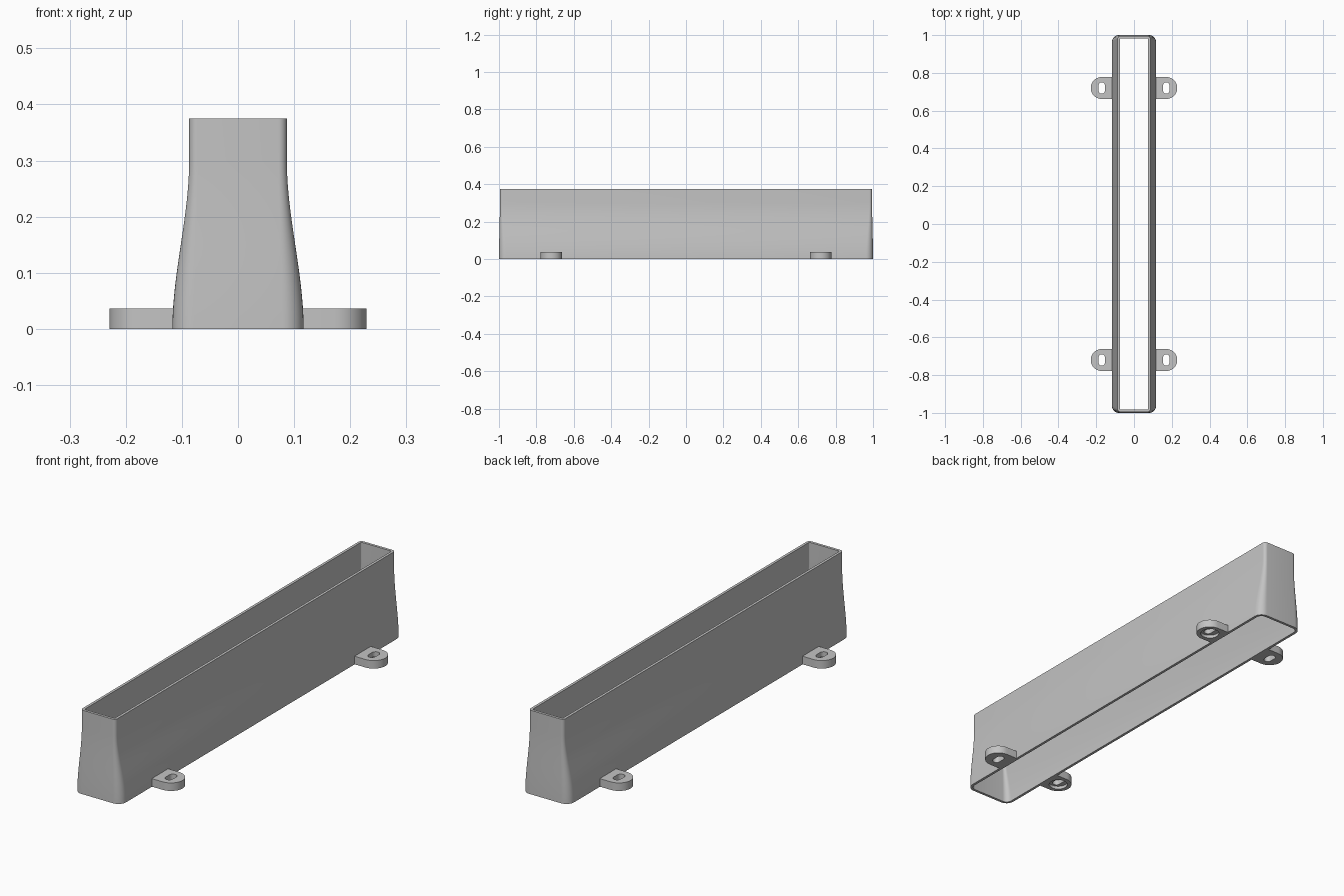
import bpy, bmesh
from math import sin, cos, pi

cube = bpy.data.objects.get("Cube")
if cube:
    bpy.data.objects.remove(cube)

grey = bpy.data.materials.new("plain grey")
grey.use_nodes = True
grey.diffuse_color = (0.55, 0.55, 0.55, 1)
bsdf = grey.node_tree.nodes["Principled BSDF"]
bsdf.inputs["Base Color"].default_value = grey.diffuse_color
bsdf.inputs["Roughness"].default_value = 0.6


def finish(bm, name):
    bmesh.ops.recalc_face_normals(bm, faces=bm.faces)
    mesh = bpy.data.meshes.new(name)
    bm.to_mesh(mesh)
    bm.free()
    mesh.materials.append(grey)
    obj = bpy.data.objects.new(name, mesh)
    bpy.context.collection.objects.link(obj)
    bpy.ops.object.select_all(action="DESELECT")
    obj.select_set(True)
    bpy.context.view_layer.objects.active = obj
    bpy.ops.object.shade_smooth_by_angle(angle=pi / 6)
    return obj


def ring(bm, points, z):
    return [bm.verts.new((x, y, z)) for x, y in points]


def skin(bm, a, b):
    n = len(a)
    for i in range(n):
        j = (i + 1) % n
        bm.faces.new((a[i], a[j], b[j], b[i]))


def fill_between(bm, *rings):
    edges = []
    for r in rings:
        for a, b in zip(r, r[1:] + r[:1]):
            edges.append(bm.edges.get((a, b)) or bm.edges.new((a, b)))
    bmesh.ops.triangle_fill(bm, edges=edges, use_beauty=True)


def rounded_rect(hx, hy, r, steps=8):
    points = []
    for k, (sx, sy) in enumerate(((1, 1), (-1, 1), (-1, -1), (1, -1))):
        for i in range(steps + 1):
            a = (k + i / steps) * pi / 2
            points.append((sx * (hx - r) + r * cos(a), sy * (hy - r) + r * sin(a)))
    return points


# Duct: an open rounded tube whose sides sweep in to a straight neck
HEIGHT, NECK, WALL = 0.375, 0.30, 0.012
levels = [NECK * i / 16 for i in range(17)] + [HEIGHT]
bm = bmesh.new()
outer, inner = [], []
for z in levels:
    t = min(z / NECK, 1)
    s = t * t * (3 - 2 * t)
    hx, hy, r = 0.117 - 0.030 * s, 1.0 - 0.005 * s, 0.038 - 0.023 * s
    outer.append(ring(bm, rounded_rect(hx, hy, r), z))
    inner.append(ring(bm, rounded_rect(hx - WALL, hy - WALL, max(r - WALL, 0.004)), z))
loop = outer + inner[::-1]
for a, b in zip(loop, loop[1:] + loop[:1]):
    skin(bm, a, b)
finish(bm, "duct_body")


# Mounting tabs: rounded lugs with slotted holes, two of them recessed below
def arc(cx, cy, r, start, end, steps=20):
    return [(cx + r * cos(start + (end - start) * i / steps),
             cy + r * sin(start + (end - start) * i / steps)) for i in range(steps + 1)]


def mounting_tab(name, sx, sy, recessed):
    cx, thick, step = 0.171, 0.036, 0.014
    lug = arc(cx, 0, 0.058, -pi / 2, pi / 2) + [(0.108, 0.058), (0.108, -0.058)]
    slot = arc(cx, 0.013, 0.017, 0, pi) + arc(cx, -0.013, 0.017, pi, 2 * pi)
    recess = arc(cx, 0, 0.04, 0, 2 * pi, 32)[:-1]

    def place(points):
        return [(sx * x, sy * 0.72 + y) for x, y in points]

    bm = bmesh.new()
    low, high = ring(bm, place(lug), 0), ring(bm, place(lug), thick)
    skin(bm, low, high)
    hole_top = ring(bm, place(slot), thick)
    hole_low = ring(bm, place(slot), step if recessed else 0)
    skin(bm, hole_low, hole_top)
    fill_between(bm, high, hole_top)
    if recessed:
        rim, floor = ring(bm, place(recess), 0), ring(bm, place(recess), step)
        skin(bm, rim, floor)
        fill_between(bm, floor, hole_low)
        fill_between(bm, low, rim)
    else:
        fill_between(bm, low, hole_low)
    finish(bm, name)


for sx, side in ((1, "left"), (-1, "right")):
    for sy, end in ((-1, "front"), (1, "back")):
        mounting_tab(f"{end}_{side}_tab", sx, sy, sx == sy)
